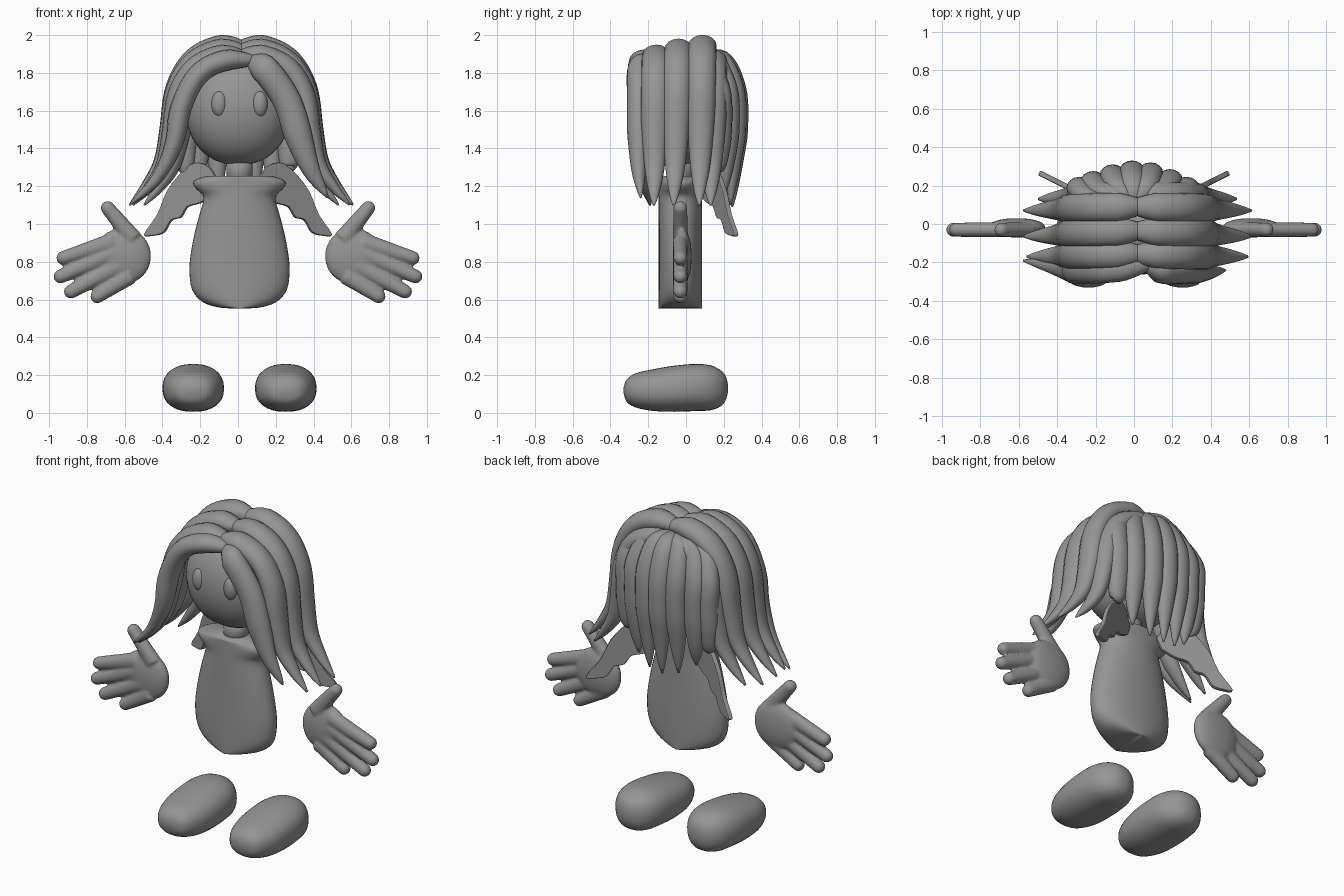
import bpy, bmesh, math
from mathutils import Vector

cube = bpy.data.objects.get("Cube")
if cube:
    bpy.data.objects.remove(cube)

grey = bpy.data.materials.new("plain grey")
grey.use_nodes = True
COLOUR = (0.3, 0.3, 0.3, 1)
grey.diffuse_color = COLOUR
grey.node_tree.nodes["Principled BSDF"].inputs["Base Color"].default_value = COLOUR

X, Y, Z = Vector((1, 0, 0)), Vector((0, 1, 0)), Vector((0, 0, 1))
SIDES = (("left", 1), ("right", -1))
MID = 0.008  # the body sits slightly off the centre of the spread hands


def finish(name, bm, smooth=True):
    bmesh.ops.recalc_face_normals(bm, faces=bm.faces)
    mesh = bpy.data.meshes.new(name)
    bm.to_mesh(mesh)
    bm.free()
    mesh.materials.append(grey)
    if smooth:
        mesh.shade_smooth()
    obj = bpy.data.objects.new(name, mesh)
    bpy.context.collection.objects.link(obj)
    return obj


def ring(centre, u, v, power=2.0, count=24):
    """Superellipse loop around a centre with half axes u and v."""
    def bend(a):
        return math.copysign(abs(a) ** (2 / power), a)
    angles = [2 * math.pi * i / count for i in range(count)]
    return [centre + u * bend(math.cos(a)) + v * bend(math.sin(a)) for a in angles]


def loft(bm, rings):
    loops = [[bm.verts.new(p) for p in r] for r in rings]
    n = len(loops[0])
    for a, b in zip(loops, loops[1:]):
        for i in range(n):
            bm.faces.new((a[i], a[(i + 1) % n], b[(i + 1) % n], b[i]))
    bm.faces.new(loops[0])
    bm.faces.new(loops[-1])


def spline(points, steps=5):
    """Catmull-Rom resampling of tuples of any length."""
    pts = [Vector(p) for p in points]
    pts = [2 * pts[0] - pts[1]] + pts + [2 * pts[-1] - pts[-2]]
    out = []
    for a, b, c, d in zip(pts, pts[1:], pts[2:], pts[3:]):
        for k in range(steps):
            t = k / steps
            out.append(0.5 * (2 * b + (c - a) * t + (2 * a - 5 * b + 4 * c - d) * t ** 2
                              + (3 * b - a - 3 * c + d) * t ** 3))
    return out + [pts[-2]]


def ellipsoid(bm, centre, radii, power=2.0):
    c, r = Vector(centre), radii
    rows = []
    for i in range(1, 24):
        a = math.pi * i / 24
        s = math.sin(a) ** (2 / power)
        rows.append(ring(c - Z * r[2] * math.cos(a), X * r[0] * s, Y * r[1] * s, power, 32))
    loft(bm, rows)


def strand(name, points, across, width, thick, taper=2.3):
    """Lock of hair: an oval tube, rounded at the root, narrowing to the tip."""
    path = spline(points)
    last = len(path) - 1
    rows = []
    for i, p in enumerate(path):
        along = (path[min(i + 1, last)] - path[max(i - 1, 0)]).normalized()
        t = i / last
        size = max(0.08, min(1, (0.12 + 6 * t) ** 0.5, (taper * (1 - t)) ** 0.62))
        out = along.cross(across).normalized()
        rows.append(ring(p, across * width * size, out * thick * size, 2, 16))
    bm = bmesh.new()
    loft(bm, rows)
    finish(name, bm)


# Head, neck and eyes
bm = bmesh.new()
ellipsoid(bm, (0.002, -0.03, 1.605), (0.28, 0.235, 0.292), 2.25)
finish("head", bm)
bm = bmesh.new()
loft(bm, [ring(Vector((MID, -0.03, z)), X * 0.07, Y * 0.07) for z in (1.2, 1.36)])
finish("neck", bm)
for side, s in SIDES:
    bm = bmesh.new()
    ellipsoid(bm, (MID + 0.107 * s, -0.235, 1.635), (0.042, 0.035, 0.068))
    finish(side + "_eye", bm)

# Dress: constant depth, bell outline and flared collar
outline = [(0.552, 0.03), (0.56, 0.12), (0.59, 0.2), (0.65, 0.25), (0.74, 0.265), (0.83, 0.26),
           (0.95, 0.238), (1.05, 0.212), (1.12, 0.192), (1.155, 0.197), (1.185, 0.228),
           (1.215, 0.246), (1.238, 0.225), (1.255, 0.17)]
bm = bmesh.new()
loft(bm, [ring(Vector((MID, -0.03, z)), X * w, Y * 0.115, 2.1, 40) for z, w in spline(outline, 3)])
finish("dress", bm)

# Feet: lofted from toe to heel as (y, half width, bottom, top)
foot = [(-0.33, 0.025, 0.105, 0.135), (-0.315, 0.08, 0.06, 0.175), (-0.27, 0.12, 0.03, 0.208),
        (-0.18, 0.152, 0.011, 0.23), (-0.06, 0.163, 0.006, 0.25), (0.05, 0.158, 0.01, 0.259),
        (0.13, 0.135, 0.014, 0.252), (0.185, 0.095, 0.035, 0.225), (0.212, 0.055, 0.07, 0.19),
        (0.222, 0.02, 0.11, 0.15)]
for side, s in SIDES:
    bm = bmesh.new()
    loft(bm, [ring(Vector((MID + 0.245 * s, y, (lo + hi) / 2)), X * w, Z * (hi - lo) / 2, 2.3, 32)
              for y, w, lo, hi in spline(foot, 3)])
    finish(side + "_foot", bm)

# Hands: palm and digits fused into one smooth skin
digits = [((0.66, 0.905), (0.925, 0.82)), ((0.65, 0.85), (0.94, 0.722)),
          ((0.63, 0.78), (0.885, 0.642)), ((0.57, 0.73), (0.745, 0.617)),
          ((0.555, 0.92), (0.69, 1.085))]
for side, s in SIDES:
    bm = bmesh.new()
    ellipsoid(bm, (0.61 * s, -0.02, 0.83), (0.15, 0.05, 0.146), 2.2)
    for (x0, z0), (x1, z1) in digits:
        a, b = Vector((x0 * s, -0.03, z0)), Vector((x1 * s, -0.03, z1))
        d = (b - a).normalized()
        rows = [ring(a, d.cross(Y) * 0.05, Y * 0.04)]
        for k in range(6):
            r = 0.037 * math.cos(k * math.pi / 11)
            rows.append(ring(b + d * 0.037 * math.sin(k * math.pi / 11), d.cross(Y) * r, Y * r))
        loft(bm, rows)
    hand = finish(side + "_hand", bm)
    remesh = hand.modifiers.new("fuse", "REMESH")
    remesh.mode, remesh.voxel_size, remesh.use_smooth_shade = "VOXEL", 0.009, True
    soften = hand.modifiers.new("soften", "SMOOTH")
    soften.iterations = 4

# Wings: scalloped plates swept backwards
wing = [(0.1, 1.22), (0.15, 1.3), (0.22, 1.325), (0.29, 1.28), (0.37, 1.18), (0.425, 1.05),
        (0.495, 0.945), (0.45, 0.938), (0.39, 0.955), (0.35, 1.02), (0.3, 1.035),
        (0.265, 1.09), (0.2, 1.11), (0.13, 1.15)]
for side, s in SIDES:
    bm = bmesh.new()
    edge = spline(wing, 3)
    bm.faces.new([bm.verts.new((x * s, 0.07 + (x - 0.1) * 0.5, z)) for x, z in edge])
    obj = finish(side + "_wing", bm, False)
    plate = obj.modifiers.new("thickness", "SOLIDIFY")
    plate.thickness, plate.offset = 0.028, 0
    bevel = obj.modifiers.new("soft_edge", "BEVEL")
    bevel.width, bevel.segments = 0.008, 2

# Side hair: rows of locks falling from the parting, (y, spread, height scale, tip y)
arch = [(-0.05, 1.88), (0.1, 1.895), (0.25, 1.83), (0.34, 1.69), (0.375, 1.5), (0.42, 1.32),
        (0.5, 1.2), (0.592, 1.1)]
rows = [(-0.155, 0.97, 0.995, -0.17), (-0.035, 1.0, 1.035, -0.065),
        (0.09, 1.0, 1.06, 0.07), (0.145, 0.87, 0.96, 0.13)]
for side, s in SIDES:
    for n, (y, spread, high, tip) in enumerate(rows):
        path = [(0.018 + x * spread * s, y + (tip - y) * i / 7, 1.1 + (z - 1.1) * high)
                for i, (x, z) in enumerate(arch)]
        strand(f"{side}_hair_lock_{n + 1}", path, Y, 0.076, 0.06, 2.1)

# Fringe: two broad locks framing the face
strand("left_fringe", [(0.06, -0.22, 1.87), (0.15, -0.25, 1.81), (0.26, -0.25, 1.65),
                       (0.325, -0.25, 1.45), (0.39, -0.25, 1.28), (0.475, -0.24, 1.14)],
       Y, 0.062, 0.075)
strand("right_fringe", [(0.11, -0.2, 1.865), (-0.07, -0.23, 1.865), (-0.21, -0.24, 1.79),
                        (-0.3, -0.24, 1.62), (-0.34, -0.24, 1.42), (-0.43, -0.22, 1.24),
                        (-0.575, -0.19, 1.1)], Y, 0.07, 0.056)

# Back hair: hanging locks, (x, outermost y, tip height)
back = [(-0.28, 0.19, 1.25), (-0.21, 0.22, 1.17), (-0.11, 0.255, 1.11), (-0.01, 0.275, 1.09),
        (0.085, 0.265, 1.1), (0.185, 0.23, 1.15), (0.27, 0.19, 1.29)]
for n, (x, y, tip) in enumerate(back):
    path = [(x * 0.25, 0.1, 1.9), (x * 0.75, y - 0.07, 1.85), (x, y - 0.01, 1.71),
            (x, y, 1.55), (x, y - 0.015, 1.32), (x * 0.97, y - 0.03, tip)]
    strand(f"back_hair_lock_{n + 1}", path, X, 0.066, 0.055, 3.2)
